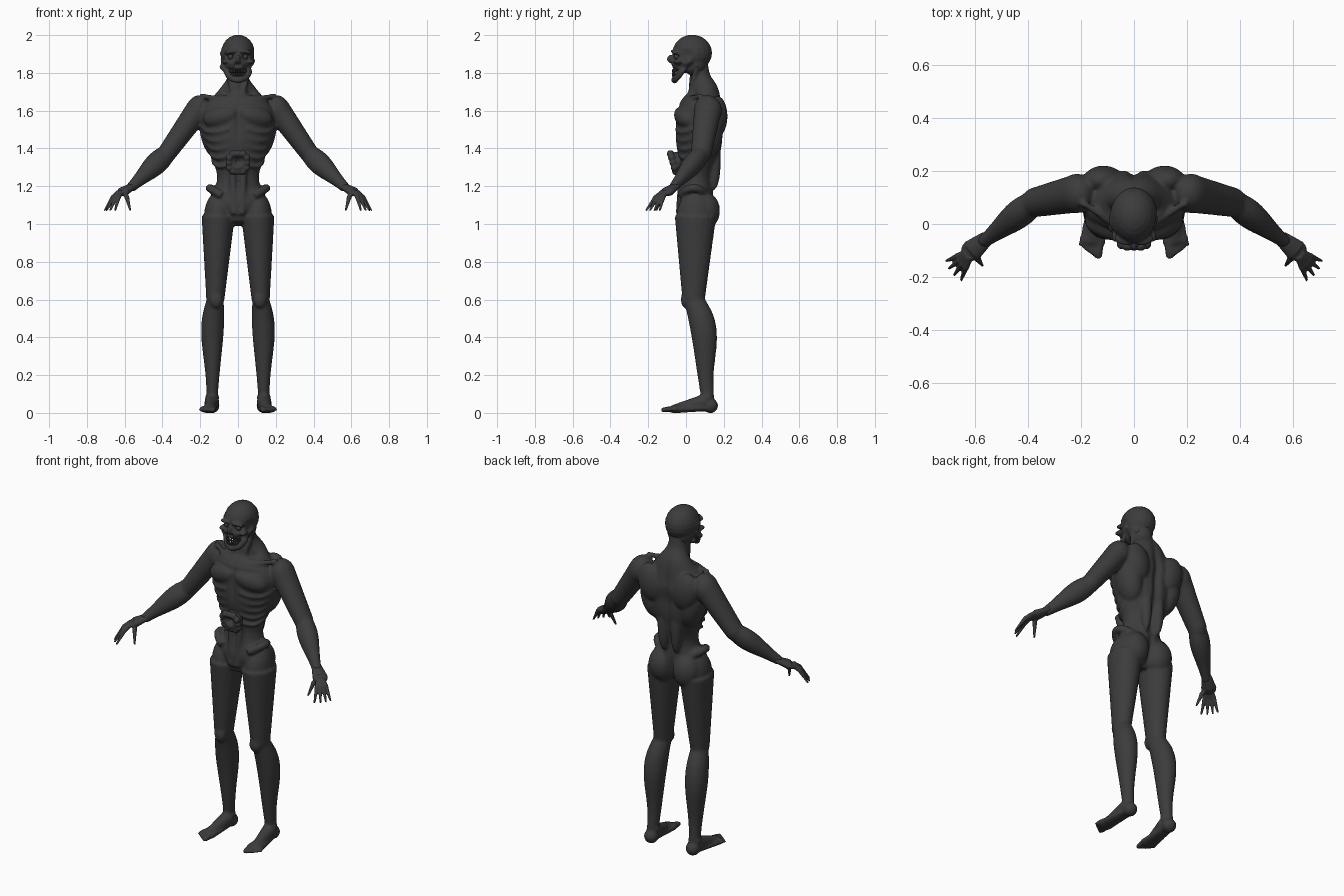
import bpy, bmesh, math
from math import sin, cos, pi
from mathutils import Vector, Matrix, Euler

if "Cube" in bpy.data.objects:
    bpy.data.objects.remove(bpy.data.objects["Cube"], do_unlink=True)

# One dark colour for the whole figure
skin = bpy.data.materials.new("charcoal_skin")
skin.use_nodes = True
shade = (0.045, 0.045, 0.045, 1)
skin.diffuse_color = shade
skin.node_tree.nodes["Principled BSDF"].inputs["Base Color"].default_value = shade

Y, Z = Vector((0, 1, 0)), Vector((0, 0, 1))
BOTH, MID = (1, -1), (1,)


def spline(points, steps=5):
    """Catmull-Rom interpolation of a list of equal-length rows."""
    out = []
    for i in range(len(points) - 1):
        before, start = points[max(i - 1, 0)], points[i]
        end, after = points[i + 1], points[min(i + 2, len(points) - 1)]
        for k in range(steps):
            t = k / steps
            out.append([q + t / 2 * (r - p + t * (2 * p - 5 * q + 4 * r - s + t * (3 * (q - r) + s - p)))
                        for p, q, r, s in zip(before, start, end, after)])
    return out + [points[-1]]


def loft(bm, rows, ref=Y, sides=BOTH, segments=20):
    """Closed tube of ellipses; each row is a centre, a radius across and a radius along ref."""
    centres = [Vector(row[0]) for row in rows]
    last = len(rows) - 1
    for side in sides:
        rings = []
        for i, (centre, across, along) in enumerate(rows):
            tangent = (centres[min(i + 1, last)] - centres[max(i - 1, 0)]).normalized()
            u = ref.cross(tangent).normalized()
            w = tangent.cross(u)
            ring = []
            for k in range(segments):
                angle = math.tau * k / segments
                p = centres[i] + u * across * cos(angle) + w * along * sin(angle)
                ring.append(bm.verts.new((side * p.x, p.y, p.z)))
            rings.append(ring)
        for low, high in zip(rings, rings[1:]):
            for k in range(segments):
                n = (k + 1) % segments
                bm.faces.new((low[k], low[n], high[n], high[k]))
        bm.faces.new(rings[0])
        bm.faces.new(rings[-1])


def bone(bm, start, end, thick, thin, bulge=0, depth=1, bow=(0, 0, 0), ref=Y, sides=BOTH):
    """Tapered limb segment that swells and bows most in its upper half."""
    start, end, bow = Vector(start), Vector(end), Vector(bow)
    rows = []
    for i in range(13):
        t = i / 12
        swell = sin(pi * t ** 0.6) ** 2
        radius = thick + (thin - thick) * t + bulge * swell
        rows.append((start.lerp(end, t) + bow * swell, radius, radius * depth))
    loft(bm, rows, ref, sides)


def blob(bm, centre, radii, turn=(0, 0, 0), sides=BOTH):
    """Ellipsoid, mirrored to the other side unless it lies on the middle."""
    for side in sides:
        place = Matrix.Translation((side * centre[0], centre[1], centre[2]))
        spin = Euler((turn[0], side * turn[1], side * turn[2])).to_matrix().to_4x4()
        bmesh.ops.create_uvsphere(bm, u_segments=20, v_segments=12, radius=1,
                                  matrix=place @ spin @ Matrix.Diagonal((*radii, 1)))


def ball(bm, centre, radius, sides=BOTH):
    blob(bm, centre, (radius, radius, radius), sides=sides)


def build(name, bm, voxel=None, smooth=0, dents=()):
    """Fuse the volumes, relax them, then press soft dents into the surface."""
    bmesh.ops.recalc_face_normals(bm, faces=bm.faces)
    mesh = bpy.data.meshes.new(name)
    bm.to_mesh(mesh)
    bm.free()
    obj = bpy.data.objects.new(name, mesh)
    bpy.context.scene.collection.objects.link(obj)
    if voxel:
        fuse = obj.modifiers.new("fuse", "REMESH")
        fuse.mode, fuse.voxel_size = "VOXEL", voxel
        relax = obj.modifiers.new("relax", "SMOOTH")
        relax.factor, relax.iterations = 0.5, smooth
        bpy.context.view_layer.update()
        graph = bpy.context.evaluated_depsgraph_get()
        obj.data = bpy.data.meshes.new_from_object(obj.evaluated_get(graph))
        obj.modifiers.clear()
    for vertex in obj.data.vertices:
        push = Vector()
        mirrored = (abs(vertex.co.x), vertex.co.y, vertex.co.z)
        for centre, reach, move in dents:
            distance = sum(((p - c) / r) ** 2 for p, c, r in zip(mirrored, centre, reach))
            push += Vector(move) * math.exp(-distance)
        vertex.co += push
        vertex.co.z = max(vertex.co.z, 0)
    obj.data.materials.clear()
    obj.data.materials.append(skin)
    for face in obj.data.polygons:
        face.use_smooth, face.material_index = True, 0


# Joints of the skeleton, on the left side
hip, knee, ankle = (.105, .05, 1.04), (.12, .04, .6), (.137, .115, .08)
toe_root, shoulder = (.155, -.07, .02), (.215, .115, 1.6)
elbow, wrist, palm = (.38, .08, 1.37), (.57, -.07, 1.19), (.61, -.1, 1.17)

# Trunk and neck: centre y, height, half width, half depth
trunk = [(.03, 1, .05, .06), (.05, 1.1, .14, .1), (.06, 1.25, .11, .08), (.07, 1.4, .16, .12),
         (.07, 1.5, .19, .125), (.08, 1.6, .19, .125), (.1, 1.7, .11, .08),
         (.08, 1.78, .055, .05), (.06, 1.9, .05, .05)]
bm = bmesh.new()
loft(bm, [((0, y, z), wide, deep) for y, z, wide, deep in spline(trunk)], sides=MID, segments=32)

# Chest muscles, shoulder blades, flanks, back cords, shoulders and buttocks
blob(bm, (.09, -.01, 1.57), (.1, .05, .055), (0, .25, .25))
blob(bm, (.115, .165, 1.57), (.075, .055, .11), (0, .2, 0))
blob(bm, (.13, .11, 1.48), (.07, .085, .14), (0, .2, 0))
blob(bm, (.04, .15, 1.34), (.035, .035, .16))
blob(bm, shoulder, (.065, .075, .085), (0, -.35, 0))
blob(bm, (.08, .1, 1.07), (.08, .08, .1))
blob(bm, hip, (.075, .1, .13))

# Hip crests and ribs curve around the trunk
crest = [.6 + i / 5 for i in range(11)]
loft(bm, [((.15 * sin(a), .04 - .08 * cos(a), 1.1 + .09 * sin(a)), .022, .022) for a in crest], Z)
for i in range(5):
    drop = i / 22
    wide, deep = .19 - .3 * drop, .125 - .12 * drop
    sweep = [.25 + k / 5 for k in range(9)]
    loft(bm, [((wide * sin(a), .07 - deep * cos(a), 1.52 - drop - .035 * sin(2 * a)), .009, .009)
              for a in sweep], Z)

# Collarbones, neck cords, throat and belly cords
bone(bm, (.02, 0, 1.65), (.2, .08, 1.68), .014, .013, bow=(0, -.02, 0), ref=Z)
bone(bm, (.06, .06, 1.84), (.02, .01, 1.66), .015, .012)
bone(bm, (0, .04, 1.8), (0, .03, 1.67), .02, .02, sides=MID)
bone(bm, (.03, -.02, 1.3), (.02, -.035, 1.05), .018, .02)

# Legs with kneecaps and ankle bones
bone(bm, hip, knee, .088, .048, depth=1.25)
bone(bm, knee, ankle, .045, .03, bulge=.02, depth=1.15, bow=(.01, .03, 0))
blob(bm, knee, (.045, .06, .06))
blob(bm, (.115, -.005, .6), (.034, .022, .045))
blob(bm, ankle, (.04, .025, .025))

# Feet and toes
ball(bm, (.137, .13, .038), .04)
bone(bm, (.137, .1, .06), toe_root, .04, .022, ref=Z)
bone(bm, (.137, .14, .025), toe_root, .03, .05, depth=.45, ref=Z)
for i in range(5):
    x, tip, thick = .128 + .017 * i, .01 * i - .12, .018 - .002 * i
    bone(bm, (x, -.05, .022), (x + .005, tip, .016), thick, thick * .8, ref=Z)
    ball(bm, (x + .005, tip, .016), thick * .8)

# Arms
bone(bm, shoulder, elbow, .066, .05, depth=1.1)
ball(bm, elbow, .05)
bone(bm, elbow, wrist, .05, .027, bulge=.016, depth=.9)

spine_groove = ((0, .2, 1.48), (.022, .08, .22), (0, -.022, 0))
seat_cleft = ((0, .2, 1.06), (.018, .08, .09), (0, -.03, 0))
breast_groove = ((0, -.06, 1.55), (.014, .05, .1), (0, .012, 0))
collar_hollow = ((.07, .03, 1.7), (.03, .04, .015), (0, .012, -.015))
chest_hollow = ((.07, -.02, 1.62), (.07, .05, .012), (0, .008, 0))
build("body", bm, .008, 5, [spine_groove, seat_cleft, breast_groove, collar_hollow, chest_hollow])

# Hands: flat palm, then four fanned fingers and a thumb
bm = bmesh.new()
bone(bm, (.55, -.05, 1.205), palm, .027, .042, depth=.6, ref=Z)
blob(bm, palm, (.042, .04, .018), (.3, .3, 0))


def finger(degrees, length):
    """Finger that reaches out from the palm, then hooks down at the knuckle."""
    reach = Vector((cos(math.radians(degrees)), sin(math.radians(degrees)), 0)) * length
    root = Vector(palm) + reach / 5
    joint = Vector(palm) + reach * .55 - Z * .03
    bone(bm, root, joint, .014, .012)
    ball(bm, joint, .013)
    bone(bm, joint, Vector(palm) + reach - Z * .1, .012, .005)


finger(-125, .07)
for i in range(4):
    finger(16 * i - 70, .12 - .005 * i)
build("hands", bm, .004, 2)

# Head: skull, face, brows, cheekbones and nose
bm = bmesh.new()
blob(bm, (0, .033, 1.905), (.089, .105, .097), sides=MID)
blob(bm, (0, -.008, 1.862), (.074, .077, .064), sides=MID)
blob(bm, (0, .05, 1.85), (.075, .065, .07), sides=MID)
blob(bm, (.04, -.06, 1.91), (.034, .02, .014), (0, .15, .3))
blob(bm, (.06, -.035, 1.86), (.022, .035, .014), (0, 0, .4))
blob(bm, (0, -.08, 1.87), (.013, .02, .026), (.3, 0, 0), MID)

# Hanging jaw, swept from ear to ear through the chin
sweep = [pi * i / 20 for i in range(21)]
loft(bm, [((.076 * cos(a), .03 - .09 * sin(a), 1.768 + .1 * cos(a) ** 4), .015, .018) for a in sweep],
     Z, MID)
blob(bm, (0, -.06, 1.762), (.03, .018, .017), sides=MID)

socket = ((.039, -.07, 1.885), (.019, .05, .016), (0, .03, 0))
nostril = ((.009, -.085, 1.843), (.008, .03, .012), (0, .02, 0))
cheek_hollow = ((.075, -.02, 1.83), (.03, .04, .016), (-.016, 0, 0))
temple = ((.088, 0, 1.9), (.03, .035, .025), (-.01, 0, 0))
build("head", bm, .005, 3, [socket, nostril, cheek_hollow, temple])

# Eyeballs sunk into the sockets
bm = bmesh.new()
ball(bm, (.039, -.048, 1.885), .015)
build("eyeballs", bm)

# Teeth along both jaws
bm = bmesh.new()
for z in (1.81, 1.79):
    for i in range(6):
        a = .13 + i / 4
        blob(bm, (.046 * sin(a), -.02 - .05 * cos(a), z), (.005, .005, .011))
build("teeth", bm)

# Puckered ring on the belly, squarish and leaning forward at the top
bm = bmesh.new()
blob(bm, (0, -.045, 1.325), (.056, .042, .058), sides=MID)
for i in range(12):
    a = math.tau * i / 12
    spread = .046 + .007 * abs(sin(2 * a))
    rise = spread * sin(a)
    ball(bm, (spread * cos(a), -.068 - .3 * rise, 1.325 + rise), .02, MID)
build("belly_ring", bm, .004, 5, [((0, -.08, 1.33), (.02, .05, .02), (0, .03, 0))])
